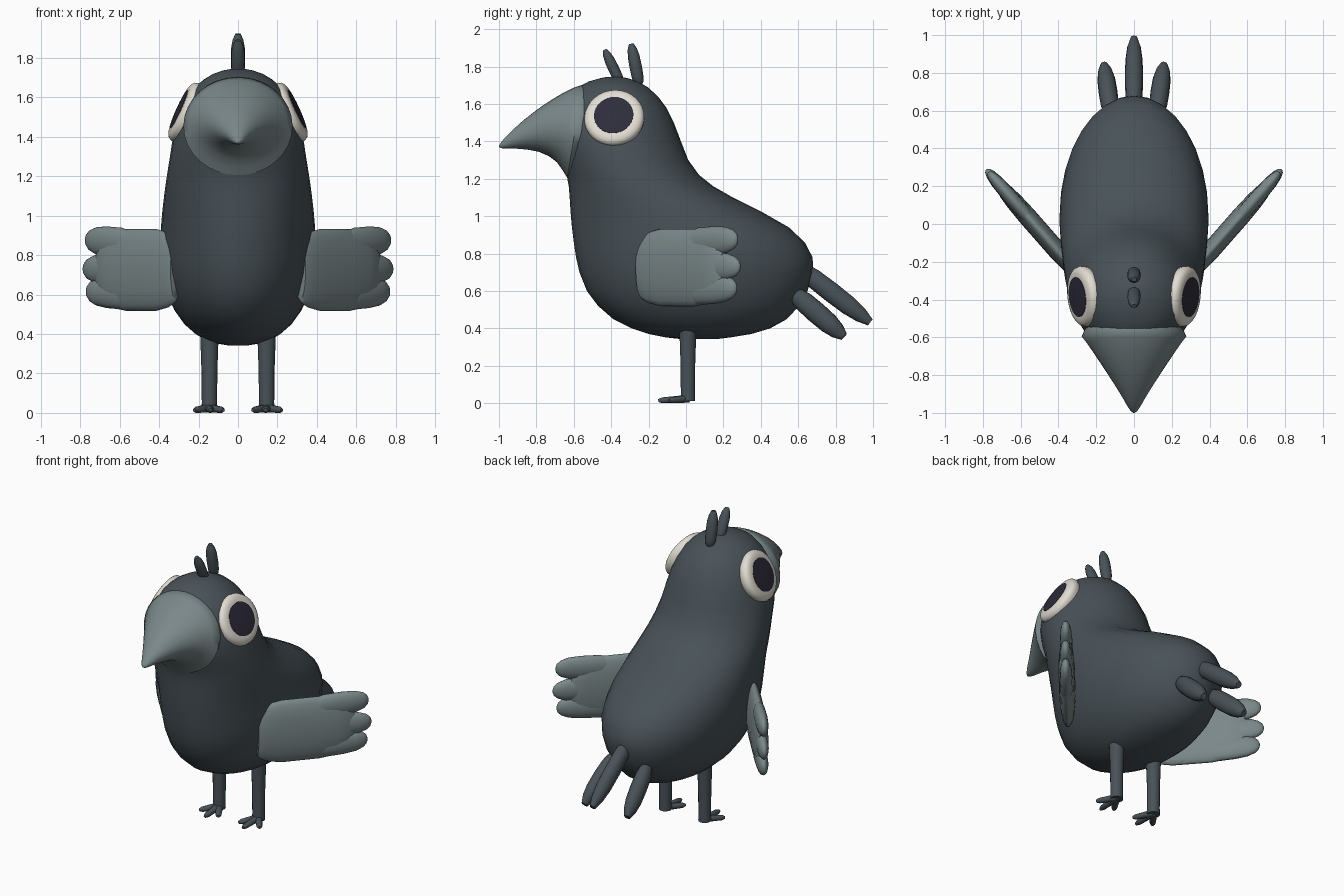
import bpy, bmesh, math
from mathutils import Vector

if "Cube" in bpy.data.objects:
    bpy.data.objects.remove(bpy.data.objects["Cube"])


def material(name, rgb):
    m = bpy.data.materials.new(name)
    m.diffuse_color = (*rgb, 1)
    m.use_nodes = True
    m.node_tree.nodes["Principled BSDF"].inputs["Base Color"].default_value = m.diffuse_color
    return m


SLATE = material("dark_slate", (0.065, 0.084, 0.097))
GREY = material("light_grey", (0.195, 0.246, 0.252))
WHITE = material("warm_white", (0.76, 0.72, 0.65))
PUPIL = material("pupil_navy", (0.027, 0.025, 0.044))


def loft(name, rings, mat, angle=60):
    """Skin a list of equal rings and close both ends."""
    bm = bmesh.new()
    rows = [[bm.verts.new(p) for p in ring] for ring in rings]
    n = len(rows[0])
    for a, b in zip(rows, rows[1:]):
        for i in range(n):
            j = (i + 1) % n
            bm.faces.new((a[i], a[j], b[j], b[i]))
    bm.faces.new(rows[0])
    bm.faces.new(rows[-1])
    bmesh.ops.recalc_face_normals(bm, faces=bm.faces)
    mesh = bpy.data.meshes.new(name)
    bm.to_mesh(mesh)
    bm.free()
    mesh.materials.append(mat)
    obj = bpy.data.objects.new(name, mesh)
    bpy.context.collection.objects.link(obj)
    bpy.ops.object.select_all(action='DESELECT')
    obj.select_set(True)
    bpy.context.view_layer.objects.active = obj
    bpy.ops.object.shade_smooth_by_angle(angle=math.radians(angle))
    return obj


def ellipse(c, u, v, n):
    """Ring around c with half-axis vectors u and v."""
    return [c + u * math.cos(t) + v * math.sin(t)
            for t in (2 * math.pi * i / n for i in range(n))]


FEATHER = [(0, .45), (.06, .75), (.2, .95), (.45, 1), (.7, .95), (.87, .75), (1, .38)]
FINGER = [(0, .6), (.3, 1), (.6, 1), (.8, .9), (.92, .68), (.98, .4), (1, .12)]
PALM = [(0, .74), (.03, .83), (.1, .92), (.25, 1), (.65, 1), (.82, .93), (.93, .8), (1, .5)]
LEG = [(0, .9), (.1, .88), (.5, .92), (1, 1.08)]
TOE = [(0, 1), (.5, .85), (.85, .75), (1, .4)]


def spindle(name, a, b, w, h, mat, profile=FEATHER, n=14):
    """Tapered rod from a to b, half-width w sideways and h upward."""
    a, b = Vector(a), Vector(b)
    d = (b - a).normalized()
    side = d.cross(Vector((0, 0, 1)))
    side = side.normalized() if side.length > 0.01 else Vector((1, 0, 0))
    up = side.cross(d)
    rings = [ellipse(a.lerp(b, t), side * w * r, up * h * r, n) for t, r in profile]
    return loft(name, rings, mat)


# Body and head: height, front y, back y, half width
BODY = [
    (.342, -.02, .16, .05), (.352, -.11, .24, .11), (.37, -.20, .35, .165),
    (.40, -.29, .45, .215), (.45, -.39, .54, .272), (.52, -.47, .605, .322),
    (.60, -.53, .65, .358), (.70, -.57, .68, .384), (.78, -.588, .677, .394),
    (.86, -.60, .635, .395), (.94, -.61, .55, .391), (1.02, -.617, .41, .384),
    (1.10, -.622, .25, .375), (1.16, -.627, .145, .367), (1.22, -.638, .07, .358),
    (1.30, -.67, .012, .345), (1.40, -.70, -.027, .33), (1.50, -.70, -.065, .305),
    (1.58, -.67, -.105, .27), (1.64, -.63, -.15, .23), (1.69, -.575, -.205, .175),
    (1.72, -.52, -.26, .125), (1.737, -.46, -.31, .075), (1.745, -.42, -.35, .03)]
loft("body", [ellipse(Vector((0, (f + b) / 2, z)), Vector((w, 0, 0)),
                      Vector((0, (b - f) / 2, 0)), 32) for z, f, b, w in BODY], SLATE)

# Hooked beak: top y, top z, bottom y, bottom z, half width
BEAK = [
    (-.50, 1.67, -.57, 1.24, .25), (-.553, 1.703, -.635, 1.205, .277),
    (-.60, 1.687, -.66, 1.245, .25), (-.66, 1.657, -.69, 1.288, .219),
    (-.73, 1.615, -.735, 1.322, .18), (-.80, 1.567, -.79, 1.345, .139),
    (-.87, 1.512, -.85, 1.356, .097), (-.93, 1.458, -.91, 1.361, .06),
    (-.97, 1.418, -.955, 1.361, .036), (-.992, 1.39, -.985, 1.363, .018),
    (-1.0, 1.378, -.998, 1.368, .006)]
rings = []
for ty, tz, by, bz, w in BEAK:
    top, low = Vector((0, ty, tz)), Vector((0, by, bz))
    rings.append(ellipse((top + low) / 2, Vector((w, 0, 0)), (top - low) / 2, 32))
loft("beak", rings, GREY)

# Head crest
spindle("crest_back", (0, -.25, 1.70), (0, -.293, 1.922), .036, .034, SLATE)
spindle("crest_front", (0, -.345, 1.70), (0, -.435, 1.89), .034, .03, SLATE)

# Tail feathers
spindle("tail_middle", (0, .60, .73), (0, .985, .432), .048, .055, SLATE)

for s, tag in ((-1, "left"), (1, "right")):
    spindle("tail_" + tag, (s * .12, .575, .59), (s * .158, .845, .355), .05, .058, SLATE)

    # Eye: rounded white rim with a shallow dark pupil
    normal = Vector((s * .9, -.10, .41)).normalized()
    u = normal.cross(Vector((0, 0, 1))).normalized()
    v = normal.cross(u)
    centre = Vector((s * .266, -.383, 1.525))

    def dome(profile):
        return [ellipse(centre + normal * h, u * r, v * r, 32) for r, h in profile]
    loft("eye_rim_" + tag, dome([(.15, -.04), (.16, -.01), (.161, .005), (.155, .02),
                                 (.143, .03), (.125, .036), (.105, .037)]), WHITE)
    loft("pupil_" + tag, dome([(.106, .034), (.106, .039), (.06, .042), (.01, .043)]), PUPIL, 30)

    # Wing: flat palm with three rounded feather tips
    root, tip = Vector((s * .315, -.245, 0)), Vector((s * .782, .288, 0))

    def on_wing(t, z):
        return root.lerp(tip, t) + Vector((0, 0, z))
    spindle("wing_" + tag, on_wing(0, .725), on_wing(.84, .725), .05, .207, GREY, PALM, 24)
    for k, (z0, z1, end) in enumerate(((.855, .878, .975), (.73, .73, 1.0), (.595, .618, .965))):
        spindle(f"wing_tip_{tag}_{k}", on_wing(.42, z0), on_wing(end, z1),
                .038, .077, GREY, FINGER, 16)

    # Leg and three splayed toes
    spindle("leg_" + tag, (s * .145, .01, .012), (s * .145, .01, .42), .044, .044, SLATE, LEG)
    for k, (x, y) in enumerate(((.075, -.10), (.14, -.148), (.222, -.09))):
        spindle(f"toe_{tag}_{k}", (s * .145, .01, .024), (s * x, y, .014),
                .024, .022, SLATE, TOE, 10)
